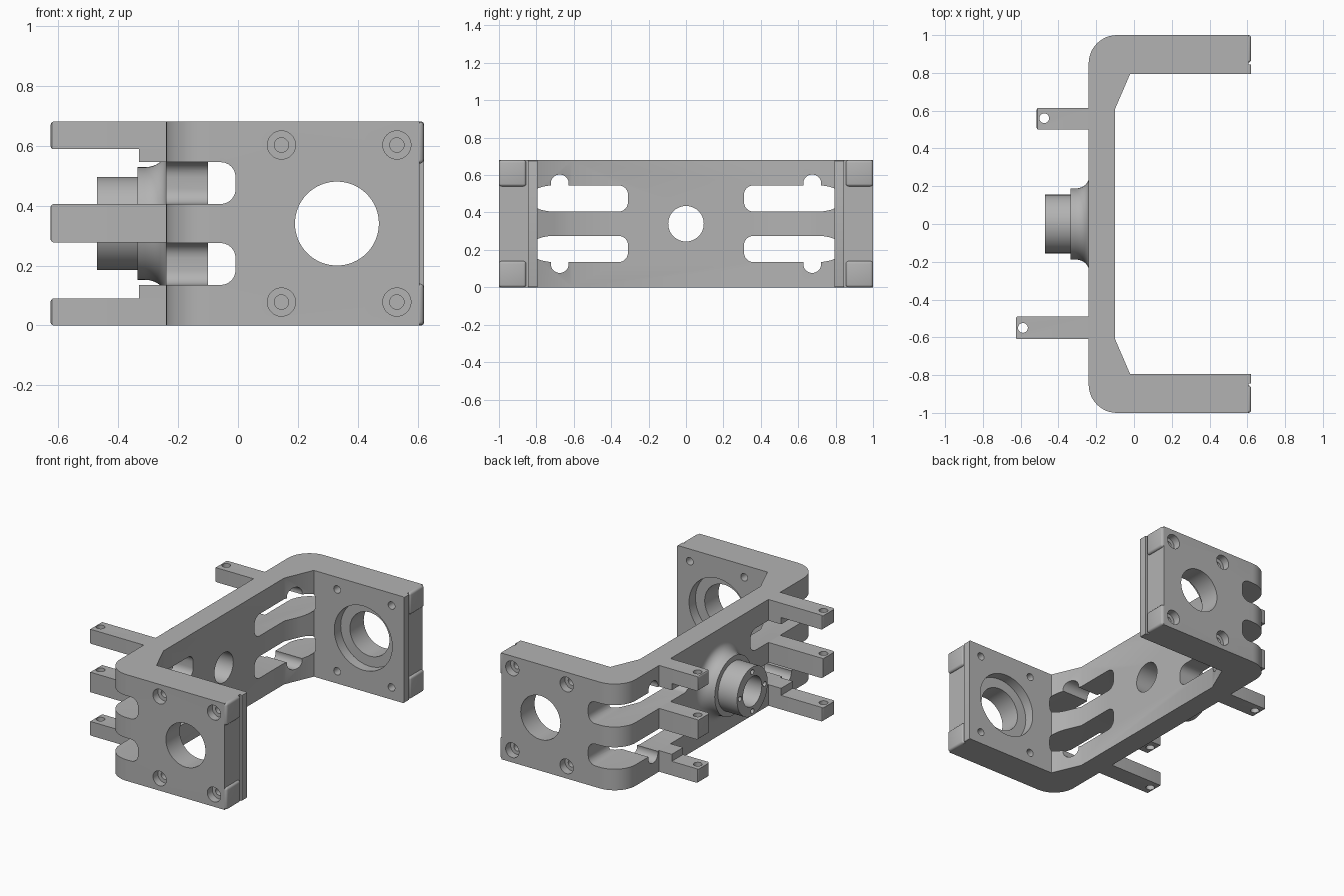
import bpy, bmesh, math
from mathutils import Matrix, Vector

cube = bpy.data.objects.get("Cube")
if cube:
    bpy.data.objects.remove(cube, do_unlink=True)

grey = bpy.data.materials.new("machined_grey")
grey.use_nodes = True
grey.diffuse_color = (0.45, 0.45, 0.45, 1)
grey.node_tree.nodes["Principled BSDF"].inputs["Base Color"].default_value = (0.45, 0.45, 0.45, 1)

H = 0.68          # bracket height
MID = H / 2


def make(name, bm):
    bmesh.ops.recalc_face_normals(bm, faces=bm.faces[:])
    me = bpy.data.meshes.new(name)
    bm.to_mesh(me)
    bm.free()
    me.materials.append(grey)
    ob = bpy.data.objects.new(name, me)
    bpy.context.collection.objects.link(ob)
    return ob


def box(name, x, y, z, bevel=0.0, pick=None, segments=3):
    """Box from three (min, max) ranges; bevels the edges chosen by pick(direction, midpoint)."""
    bm = bmesh.new()
    bmesh.ops.create_cube(bm, size=1)
    for v in bm.verts:
        v.co = [r[0] + (c + 0.5) * (r[1] - r[0]) for r, c in zip((x, y, z), v.co)]
    if bevel:
        edges = [e for e in bm.edges if pick is None or
                 pick((e.verts[0].co - e.verts[1].co).normalized(),
                      (e.verts[0].co + e.verts[1].co) / 2)]
        bmesh.ops.bevel(bm, geom=edges, offset=bevel, segments=segments,
                        profile=0.5, affect='EDGES')
    return make(name, bm)


def cylinder(name, axis, center, radius, length, sides=32):
    bm = bmesh.new()
    turn = Vector((0, 0, 1)).rotation_difference(Vector(axis)).to_matrix().to_4x4()
    bmesh.ops.create_cone(bm, cap_ends=True, segments=sides, radius1=radius,
                          radius2=radius, depth=length,
                          matrix=Matrix.Translation(center) @ turn)
    return make(name, bm)


def cut(target, cutters):
    """Subtract each cutter from the target, then discard it."""
    bpy.context.view_layer.objects.active = target
    for c in cutters:
        c.hide_render = True
        mod = target.modifiers.new("cut", 'BOOLEAN')
        mod.operation = 'DIFFERENCE'
        mod.solver = 'EXACT'
        mod.object = c
        bpy.ops.object.modifier_apply(modifier=mod.name)
        bpy.data.objects.remove(c, do_unlink=True)


def smooth(ob):
    bpy.ops.object.select_all(action='DESELECT')
    ob.select_set(True)
    bpy.context.view_layer.objects.active = ob
    bpy.ops.object.shade_smooth_by_angle(angle=math.radians(30))


# U-shaped bracket: half outline, mirrored across y = 0 and extruded
R = 0.15
half = [(-0.10, 0.61), (-0.02, 0.795), (0.605, 0.795), (0.605, 1.0)]
for i in range(13):
    a = math.pi / 2 * (1 + i / 12)
    half.append((-0.24 + R + R * math.cos(a), 1 - R + R * math.sin(a)))
outline = half + [(x, -y) for x, y in reversed(half)]
bm = bmesh.new()
base = bm.faces.new([bm.verts.new((x, y, 0)) for x, y in outline])
top = bmesh.ops.extrude_face_region(bm, geom=[base])
bmesh.ops.translate(bm, vec=(0, 0, H),
                    verts=[v for v in top["geom"] if isinstance(v, bmesh.types.BMVert)])
bracket = make("bracket", bm)

# central bore through the web
cutters = [cylinder("web_bore", (1, 0, 0), (-0.17, 0, MID), 0.095, 0.4, 48)]
for s in (-1, 1):
    # two corner slots and their round notches
    for low, notch in ((0.135, 0.125), (0.405, 0.555)):
        def rounded(d, m):
            return (abs(d.y) > 0.9 and m.x > -0.1) or (abs(d.x) > 0.9 and abs(m.y) < 0.4)
        cutters.append(box("slot", (-0.5, -0.008), sorted((s * 0.31, s * 1.1)),
                           (low, low + 0.14), 0.05, rounded, 6))
        cutters.append(cylinder("notch", (1, 0, 0), (-0.15, s * 0.675, notch), 0.048, 0.5))
    # bearing seat and through hole
    cutters.append(cylinder("arm_bore", (0, 1, 0), (0.33, s * 0.9, MID), 0.14, 0.5, 64))
    cutters.append(cylinder("seat", (0, 1, 0), (0.33, s * 0.8, MID), 0.205, 0.12, 64))
    # counterbored screws outside, blind holes inside
    for x in (0.145, 0.53):
        for z in (0.078, 0.602):
            cutters.append(cylinder("counterbore", (0, 1, 0), (x, s, z), 0.047, 0.1))
            cutters.append(cylinder("screw_hole", (0, 1, 0), (x, s * 0.95, z), 0.024, 0.08, 20))
            cutters.append(cylinder("inner_hole", (0, 1, 0), (x, s * 0.8, z), 0.024, 0.14, 20))
cut(bracket, cutters)
smooth(bracket)

# arm ends: inner strip and raised corner pads
for s, side in ((-1, "right"), (1, "left")):
    smooth(box(side + "_end_strip", (0.60, 0.62), sorted((s * 0.795, s * 0.845)), (0, H),
               0.008, lambda d, m: m.x > 0.61 and abs(d.y) > 0.9))
    for level, z in (("lower", (0, 0.14)), ("upper", (0.54, H))):
        smooth(box(side + "_" + level + "_pad", (0.60, 0.62), sorted((s * 0.855, s)), z,
                   0.014, lambda d, m: m.x > 0.61))

# mounting tabs with vertical pin holes and thicker roots
for side, tip, y, hole in (("front", -0.625, (-0.61, -0.49), (-0.588, -0.55)),
                           ("back", -0.515, (0.50, 0.615), (-0.475, 0.56))):
    for level, z, root in (("lower", (0, 0.09), (0, 0.135)),
                           ("middle", (0.277, 0.405), None),
                           ("upper", (0.588, H), (0.545, H))):
        tab = box(side + "_" + level + "_tab", (tip, -0.235), y, z, 0.01,
                  lambda d, m, t=tip: abs(m.x - t) < 0.01)
        cut(tab, [cylinder("pin", (0, 0, 1), (*hole, sum(z) / 2), 0.026, 0.3, 24)])
        smooth(tab)
        if root:
            step = (0.09, 0.135) if level == "lower" else (0.545, 0.588)
            box(side + "_" + level + "_tab_root", (-0.33, -0.235), y, step)

# turned hub with flared foot, spun around the x axis
profile = [(-0.235, 0.095), (-0.47, 0.095), (-0.47, 0.155), (-0.335, 0.155), (-0.335, 0.188)]
for i in range(9):
    a = math.pi / 2 * i / 8
    profile.append((-0.31 + 0.07 * math.sin(a), 0.245 - 0.057 * math.cos(a)))
profile.append((-0.235, 0.245))
bm = bmesh.new()
N = 64
rings = []
for k in range(N):
    a = 2 * math.pi * k / N
    rings.append([bm.verts.new((x, r * math.cos(a), MID + r * math.sin(a))) for x, r in profile])
P = len(profile)
for k in range(N):
    for i in range(P):
        p, q = rings[k], rings[(k + 1) % N]
        bm.faces.new((p[i], p[(i + 1) % P], q[(i + 1) % P], q[i]))
hub = make("hub", bm)
holes = []
for k in range(4):
    a = math.pi / 2 * k
    holes.append(cylinder("hub_hole", (1, 0, 0),
                          (-0.47, 0.125 * math.cos(a), MID + 0.125 * math.sin(a)), 0.016, 0.16, 16))
cut(hub, holes)
smooth(hub)
